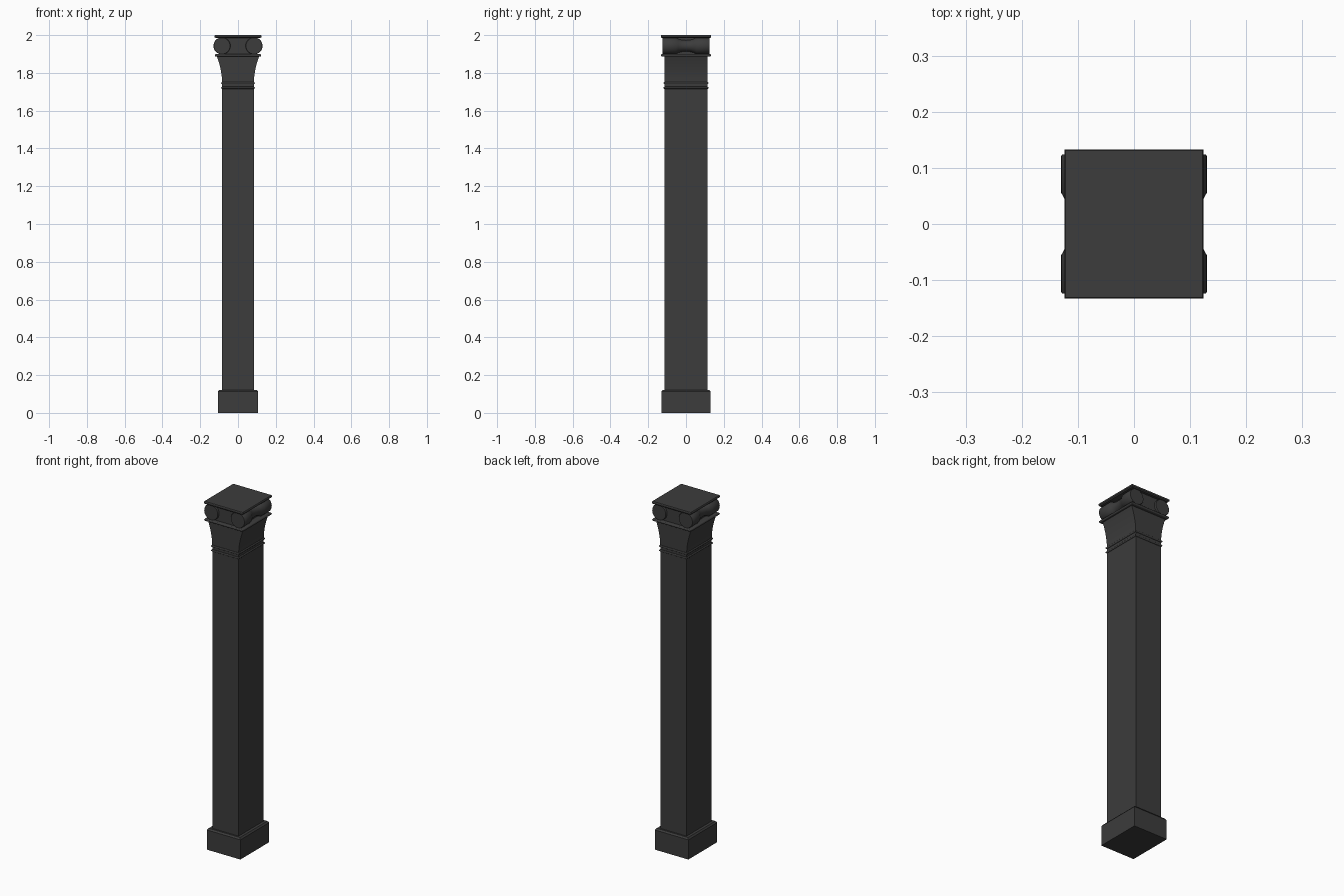
import bpy, bmesh, math

if "Cube" in bpy.data.objects:
    bpy.data.objects.remove(bpy.data.objects["Cube"])

mat = bpy.data.materials.new("dark_stone")
mat.diffuse_color = (0.045, 0.045, 0.045, 1)
mat.use_nodes = True
mat.node_tree.nodes["Principled BSDF"].inputs["Base Color"].default_value = mat.diffuse_color


def finish(name, bm, smooth=False):
    bmesh.ops.recalc_face_normals(bm, faces=bm.faces)
    me = bpy.data.meshes.new(name)
    bm.to_mesh(me)
    bm.free()
    ob = bpy.data.objects.new(name, me)
    bpy.context.collection.objects.link(ob)
    me.materials.append(mat)
    if smooth:
        bpy.ops.object.select_all(action='DESELECT')
        ob.select_set(True)
        bpy.context.view_layer.objects.active = ob
        bpy.ops.object.shade_smooth_by_angle(angle=math.radians(35))
    return ob


def loft(name, rings, smooth=False):
    """Skin a list of equal-length vertex rings and cap both ends."""
    bm = bmesh.new()
    vs = [[bm.verts.new(p) for p in ring] for ring in rings]
    n = len(vs[0])
    for a, b in zip(vs, vs[1:]):
        for i in range(n):
            bm.faces.new((a[i], a[(i + 1) % n], b[(i + 1) % n], b[i]))
    bm.faces.new(vs[0])
    bm.faces.new(vs[-1])
    return finish(name, bm, smooth)


def stack(name, levels, smooth=False):
    """Rectangular moulding from (half x, half y, z) levels."""
    return loft(name, [[(-x, -y, z), (x, -y, z), (x, y, z), (-x, y, z)]
                       for x, y, z in levels], smooth)


def bead(name, hx, hy, z, r):
    """Rectangular band with a half-round edge."""
    steps = [math.pi * (i / 8 - 0.5) for i in range(9)]
    return stack(name, [(hx - r + r * math.cos(a), hy - r + r * math.cos(a),
                         z + r * math.sin(a)) for a in steps], True)


# Plinth with a small chamfer, and the plain shaft
stack("base", [(0.107, 0.131, 0), (0.107, 0.131, 0.113), (0.100, 0.124, 0.122)])
stack("shaft", [(0.084, 0.114, 0.11), (0.084, 0.114, 1.76)])

# Two beads around the neck
bead("lower_neck_bead", 0.089, 0.119, 1.721, 0.006)
bead("upper_neck_bead", 0.089, 0.119, 1.746, 0.006)

# Bell that flares only sideways
stack("bell", [(0.084 + 0.028 * (i / 10) ** 1.8, 0.114, 1.75 + 0.0138 * i)
               for i in range(11)], True)
bead("bell_rim", 0.123, 0.132, 1.893, 0.007)

# Block between the scrolls
stack("capital_block", [(0.088, 0.114, 1.89), (0.088, 0.114, 1.99)])

# Scroll rolls running front to back, pinched at the middle
profile = [(-0.124, 0.043), (-0.121, 0.045), (-0.056, 0.045), (-0.04, 0.036),
           (-0.02, 0.031), (0, 0.030)]
profile += [(-y, r) for y, r in reversed(profile[:-1])]
for side, sx in (("left", -1), ("right", 1)):
    loft(side + "_scroll",
         [[(sx * 0.085 + r * math.cos(a), y, 1.943 + r * math.sin(a))
           for a in (2 * math.pi * i / 32 for i in range(32))]
          for y, r in profile], True)

# Top slab
stack("abacus", [(0.118, 0.128, 1.984), (0.124, 0.133, 1.989),
                 (0.124, 0.133, 1.997), (0.122, 0.131, 2.0)])
